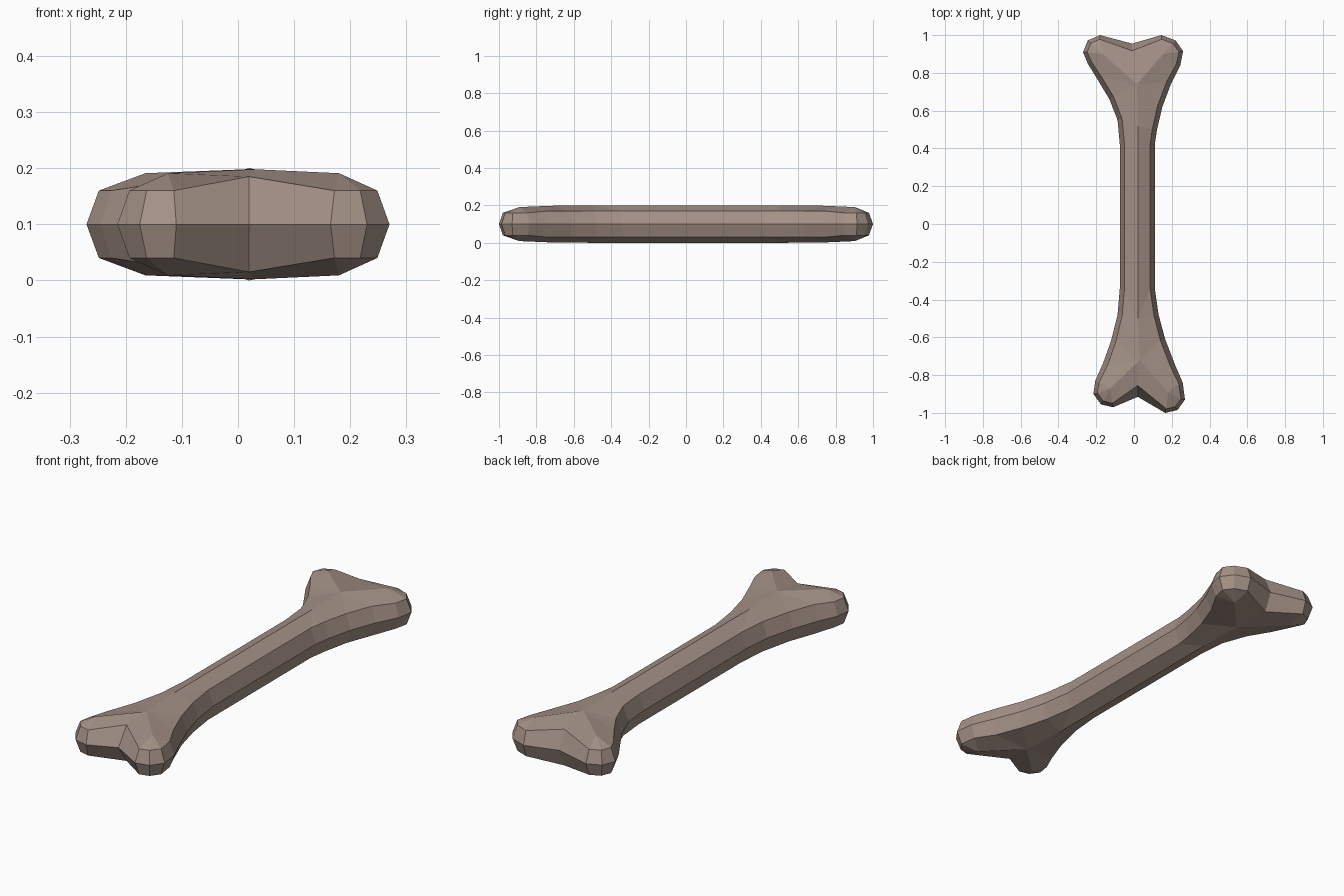
import bpy, bmesh
from mathutils import Vector

if "Cube" in bpy.data.objects:
    bpy.data.objects.remove(bpy.data.objects["Cube"])

MID = 0.1  # height of the widest edge; the bone mirrors above and below it

# Plan outline of each end: left side out to the tip, the notch, right side back.
# Key: s = shaft, f = flare, k = knuckle, n = notch
BACK = [(-.075, .42, 's'), (-.087, .55, 's'), (-.13, .66, 'f'), (-.19, .76, 'f'),
        (-.245, .85, 'k'), (-.27, .91, 'k'), (-.245, .972, 'k'), (-.18, 1.0, 'k'),
        (-.01, .955, 'n'),
        (.145, 1.0, 'k'), (.22, .972, 'k'), (.26, .915, 'k'), (.245, .84, 'k'),
        (.195, .74, 'f'), (.15, .62, 'f'), (.122, .5, 's'), (.11, .42, 's')]
FRONT = [(-.075, -.34, 's'), (-.087, -.48, 's'), (-.122, -.62, 'f'), (-.165, -.74, 'f'),
         (-.205, -.83, 'k'), (-.215, -.9, 'k'), (-.175, -.955, 'k'), (-.11, -.97, 'k'),
         (.02, -.915, 'n'),
         (.165, -1.0, 'k'), (.23, -.985, 'k'), (.27, -.93, 'k'), (.258, -.84, 'k'),
         (.215, -.74, 'f'), (.165, -.61, 'f'), (.13, -.48, 's'), (.11, -.34, 's')]
# Ridge points: shaft, fork, left knuckle, right knuckle (x, y, height over MID)
RIDGE = [[(.02, .52, .1), (.015, .74, .098), (-.165, .9, .091), (.155, .9, .091)],
         [(.02, -.5, .1), (.03, -.72, .098), (-.125, -.87, .091), (.18, -.89, .091)]]

bm = bmesh.new()
ends = [(0, p, i < 8) for i, p in enumerate(BACK)]
ends += [(1, p, i > 8) for i, p in enumerate(reversed(FRONT))]
n = len(ends)
outline = [bm.verts.new((p[0], p[1], MID)) for _, p, _ in ends]


def inset(i):
    """Outline point moved inward, and its height over MID."""
    end, (x, y, kind), _ = ends[i]
    if kind == 'n':
        return Vector((x, y - .038 if end == 0 else y + .06)), .085
    a, b = ends[i - 1][1], ends[(i + 1) % n][1]
    t = Vector((b[0] - a[0], b[1] - a[1])).normalized()
    dist, h = {'s': (.025, .07), 'f': (.026, .069), 'k': (.022, .06)}[kind]
    return Vector((x, y)) + Vector((t.y, -t.x)) * dist, h


# Upper and lower shells: bevelled rim, then faces running in to the ridge
for side in (1, -1):
    ridge = [[bm.verts.new((x, y, MID + side * h)) for x, y, h in e] for e in RIDGE]
    rim, goal = [], []
    for i, (end, (x, y, kind), left) in enumerate(ends):
        p, h = inset(i)
        rim.append(bm.verts.new((p.x, p.y, MID + side * h)))
        slot = {'s': 0, 'f': 1, 'n': 1, 'k': 2 if left else 3}[kind]
        goal.append(ridge[end][slot])
    for i in range(n):
        j = (i + 1) % n
        bm.faces.new((outline[i], outline[j], rim[j], rim[i]))
        if goal[i] is goal[j]:
            bm.faces.new((rim[i], rim[j], goal[i]))
        else:
            bm.faces.new((rim[i], rim[j], goal[j], goal[i]))

bmesh.ops.recalc_face_normals(bm, faces=bm.faces)
mesh = bpy.data.meshes.new("bone")
bm.to_mesh(mesh)
bm.free()

mat = bpy.data.materials.new("dull brown bone")
mat.diffuse_color = (0.37, 0.285, 0.24, 1)
mat.use_nodes = True
mat.node_tree.nodes["Principled BSDF"].inputs["Base Color"].default_value = mat.diffuse_color
mesh.materials.append(mat)
bpy.context.collection.objects.link(bpy.data.objects.new("bone", mesh))
